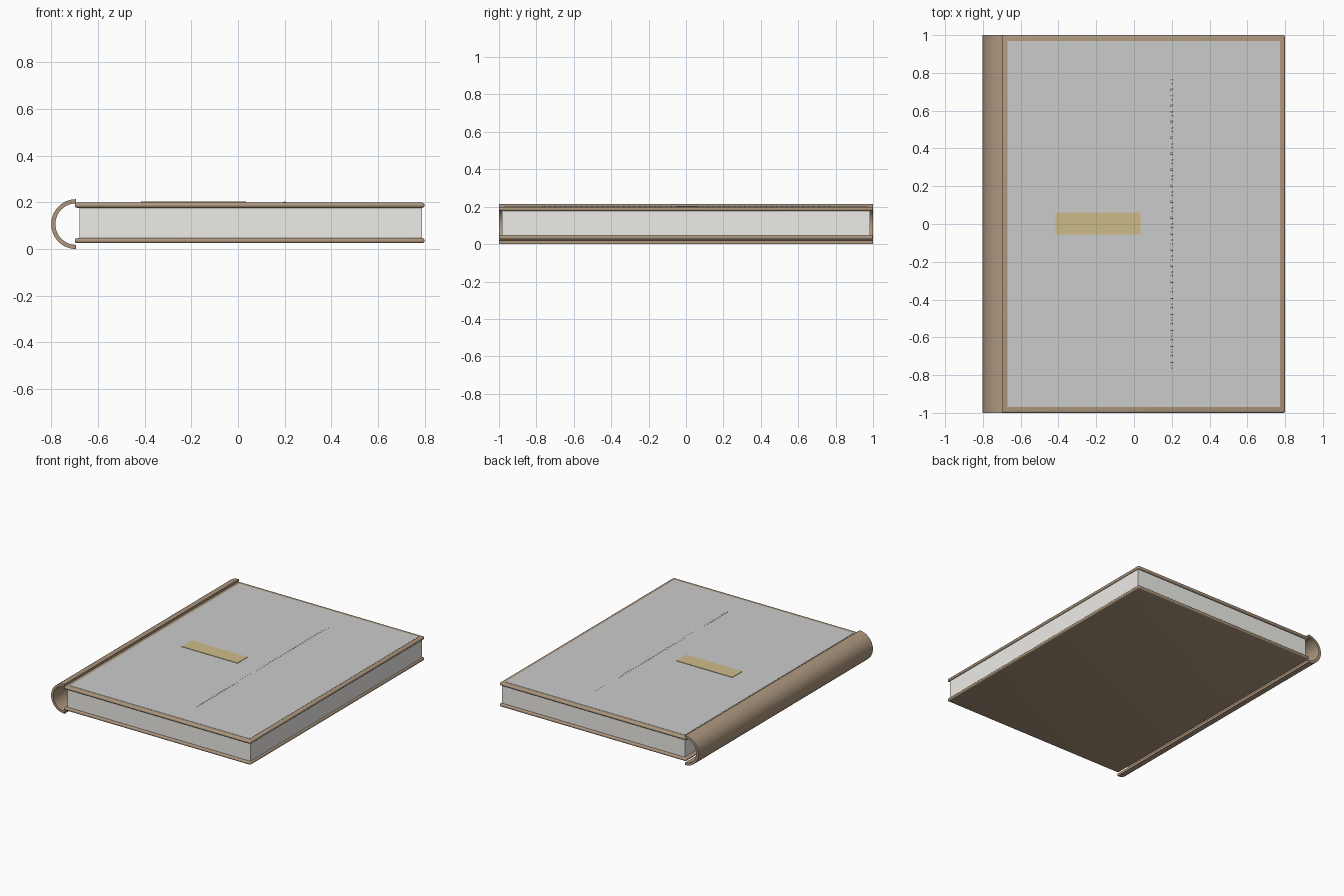
import bpy, bmesh, math
from mathutils import Matrix

if "Cube" in bpy.data.objects:
    bpy.data.objects.remove(bpy.data.objects["Cube"])


def mat(name, rgb):
    m = bpy.data.materials.new(name)
    m.diffuse_color = (*rgb, 1)
    m.use_nodes = True
    m.node_tree.nodes["Principled BSDF"].inputs["Base Color"].default_value = m.diffuse_color
    return m


def finish(name, bm, material=None):
    bmesh.ops.recalc_face_normals(bm, faces=bm.faces)
    me = bpy.data.meshes.new(name)
    bm.to_mesh(me)
    bm.free()
    ob = bpy.data.objects.new(name, me)
    bpy.context.collection.objects.link(ob)
    if material:
        me.materials.append(material)
    bpy.ops.object.select_all(action='DESELECT')
    ob.select_set(True)
    bpy.context.view_layer.objects.active = ob
    bpy.ops.object.shade_smooth_by_angle(angle=math.radians(35))
    return ob


def box(name, x, y, z, material=None, bevel=0):
    bm = bmesh.new()
    size = [b - a for a, b in (x, y, z)]
    mid = [(a + b) / 2 for a, b in (x, y, z)]
    bmesh.ops.create_cube(bm, size=1, matrix=Matrix.Translation(mid) @ Matrix.Diagonal((*size, 1)))
    if bevel:
        bmesh.ops.bevel(bm, geom=bm.edges[:], offset=bevel, segments=4, profile=0.5, affect='EDGES')
    return finish(name, bm, material)


leather = mat("leather", (0.42, 0.31, 0.21))
paper = mat("paper", (0.85, 0.84, 0.80))
brass = mat("brass", (0.62, 0.50, 0.25))

# Covers with rounded edges
box("bottom_cover", (-0.70, 0.80), (-1, 1), (0.025, 0.047), leather, 0.010)
box("top_cover", (-0.70, 0.80), (-1, 1), (0.177, 0.199), leather, 0.010)

# Page block
box("pages", (-0.68, 0.79), (-0.985, 0.985), (0.040, 0.182), paper)

# Grey cloth panel and label plate on the front cover
box("cover_panel", (-0.67, 0.773), (-0.97, 0.97), (0.190, 0.2005))
box("label_plate", (-0.415, 0.035), (-0.055, 0.06), (0.195, 0.2035), brass)

# Spine: half tube open towards the pages
bm = bmesh.new()
outer, inner, n = 0.107, 0.089, 24
angles = [math.pi / 2 + math.pi * i / n for i in range(n + 1)]
outline = [(outer, a) for a in angles] + [(inner, a) for a in reversed(angles)]
verts = [bm.verts.new((-0.694 + r * math.cos(a), -1, 0.107 + r * math.sin(a))) for r, a in outline]
face = bm.faces.new(verts)
ext = bmesh.ops.extrude_face_region(bm, geom=[face])
bmesh.ops.translate(bm, vec=(0, 2, 0), verts=[v for v in ext["geom"] if isinstance(v, bmesh.types.BMVert)])
finish("spine", bm, leather)

# Row of beaded stitches along the cover
bm = bmesh.new()
count = 55
for i in range(count):
    y = -0.757 + 1.524 * i / (count - 1)
    bmesh.ops.create_uvsphere(bm, u_segments=10, v_segments=6, radius=0.007,
                              matrix=Matrix.Translation((0.2, y, 0.2)) @ Matrix.Diagonal((1, 1, 0.5, 1)))
finish("stitches", bm)
